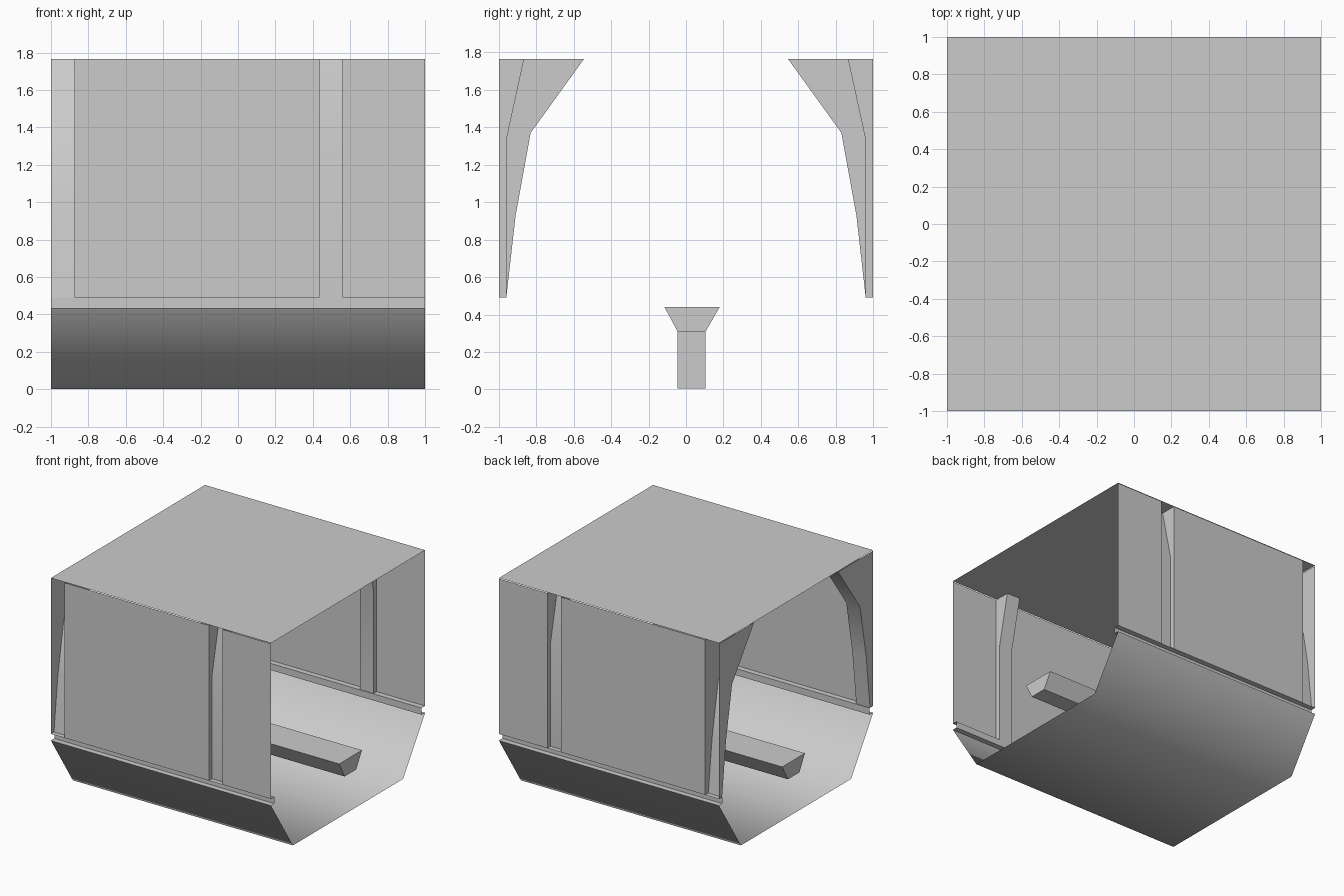
import bpy

if "Cube" in bpy.data.objects:
    bpy.data.objects.remove(bpy.data.objects["Cube"])

TOP, WALL_TOP, SILL, HULL_TOP = 1.77, 1.765, 0.49, 0.435


def sweep(name, profile, x0, x1, closed=False, caps=(), smooth=False, mirror=False):
    """Sweep a (y, z) profile along x; caps is the extra outline closing both ends."""
    n, outline = len(profile), list(profile) + list(caps)
    m = len(outline)
    verts = [(x, y, z) for x in (x0, x1) for y, z in outline]
    faces = []
    for i in range(n if closed else n - 1):
        j = (i + 1) % n
        faces.append((i, m + i, m + j, j))
    strips = len(faces)
    if closed or caps:
        faces.append(tuple(range(m)))
        faces.append(tuple(reversed(range(m, 2 * m))))
    mesh = bpy.data.meshes.new(name)
    mesh.from_pydata(verts, [], faces)
    for p in mesh.polygons:
        p.use_smooth = smooth and p.index < strips
    mesh.update()
    obj = bpy.data.objects.new(name, mesh)
    bpy.context.collection.objects.link(obj)
    if mirror:
        mod = obj.modifiers.new("Mirror", 'MIRROR')
        mod.use_axis = (False, True, False)
        mod.use_mirror_merge = False
    return obj


# Roof sheet
sweep("roof", [(-1, TOP), (1, TOP)], -1, 1)

# Flat side wall panels between the recessed ribs
wall = [(-1, SILL), (-1, WALL_TOP)]
sweep("wall_panel_long", wall, -0.875, 0.435, mirror=True)
sweep("wall_panel_short", wall, 0.56, 1, mirror=True)

# Recessed ribs, open to the outside and bulging into the interior
back = [(-1, WALL_TOP), (-1, SILL)]
large = [(-0.96, SILL), (-0.91, 0.93), (-0.83, 1.37), (-0.545, WALL_TOP)]
small = [(-0.96, SILL), (-0.96, 1.33), (-0.865, WALL_TOP)]
sweep("large_rib", large, -1, -0.875, caps=back, smooth=True, mirror=True)
sweep("small_rib", small, 0.435, 0.56, caps=back, smooth=True, mirror=True)

# Groove between walls and hull
groove = [(-1, HULL_TOP), (-0.955, HULL_TOP), (-0.955, SILL), (-1, SILL)]
sweep("side_groove", groove, -1, 1, mirror=True)

# Smooth shaded lower hull
hull = [(1, HULL_TOP), (0.715, 0), (-0.715, 0), (-1, HULL_TOP)]
sweep("lower_hull", hull, -1, 1, smooth=True)

# Central walkway beam and its support post
beam = [(-0.045, 0.31), (-0.115, 0.44), (0.18, 0.44), (0.105, 0.31)]
sweep("walkway_beam", beam, -1, 1, closed=True)
post = [(-0.045, 0.005), (-0.045, 0.31), (0.105, 0.31), (0.105, 0.005)]
sweep("beam_post", post, -0.075, 0.075, closed=True)
